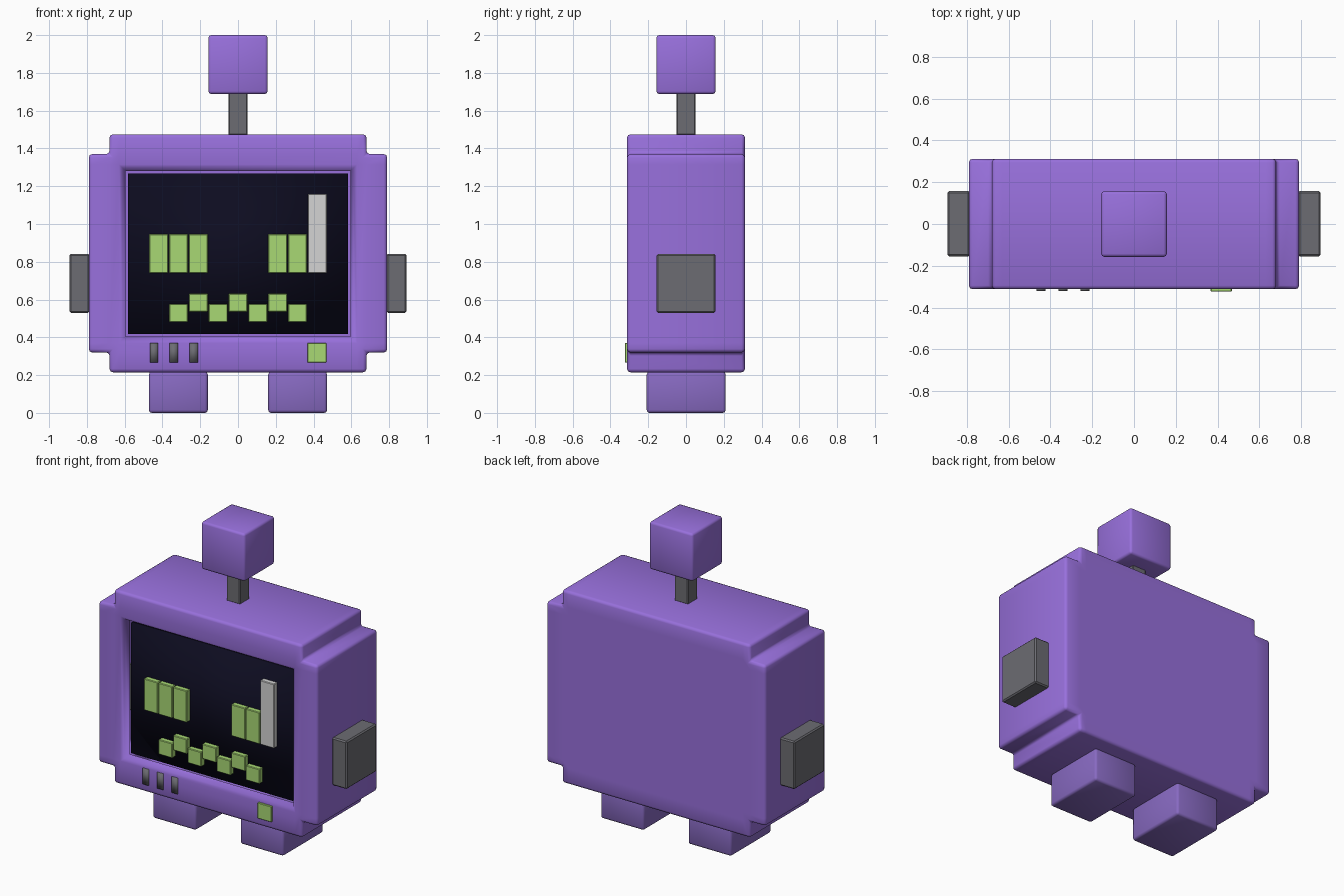
import bpy
import bmesh

if "Cube" in bpy.data.objects:
    bpy.data.objects.remove(bpy.data.objects["Cube"], do_unlink=True)


def material(name, r, g, b):
    lin = [(c / 255 / 12.92) if c < 11 else ((c / 255 + 0.055) / 1.055) ** 2.4 for c in (r, g, b)]
    mat = bpy.data.materials.new(name)
    mat.use_nodes = True
    mat.diffuse_color = (*lin, 1)
    mat.node_tree.nodes["Principled BSDF"].inputs["Base Color"].default_value = (*lin, 1)
    return mat


purple = material("purple", 152, 112, 220)
dull_purple = material("dull purple", 136, 106, 194)
grey = material("grey", 108, 108, 114)
green = material("green", 168, 216, 116)
white = material("pale grey", 212, 212, 212)
black = material("screen black", 13, 12, 32)


def finish(bm, name, mat, smooth=True):
    bmesh.ops.recalc_face_normals(bm, faces=bm.faces)
    for f in bm.faces:
        f.smooth = smooth
    mesh = bpy.data.meshes.new(name)
    bm.to_mesh(mesh)
    bm.free()
    mesh.materials.append(mat)
    obj = bpy.data.objects.new(name, mesh)
    bpy.context.collection.objects.link(obj)
    return obj


def block(name, x, y, z, mat, bevel=0.015, segments=2):
    """Bevelled box between the given (low, high) limits."""
    bm = bmesh.new()
    bmesh.ops.create_cube(bm, size=1)
    for v in bm.verts:
        for axis, (low, high) in enumerate((x, y, z)):
            v.co[axis] = high if v.co[axis] > 0 else low
    if bevel:
        bmesh.ops.bevel(bm, geom=bm.edges[:], offset=bevel, segments=segments,
                        profile=0.5, affect="EDGES")
    return finish(bm, name, mat, smooth=segments > 1)


FRONT, BACK = -0.312, 0.312
SCREEN = -0.268

# Casing: notched-corner slab with a sloped rim around an open screen
xs = (-0.79, -0.68, -0.63, 0.63, 0.68, 0.79)
zs = (0.32, 0.37, 1.315, 1.37)
zs = (0.215, *zs, 1.475)
bm = bmesh.new()
grid = [[bm.verts.new((x, BACK, z)) for z in zs] for x in xs]
for i in range(5):
    for j in range(5):
        if not (i in (0, 4) and j in (0, 4)):
            bm.faces.new((grid[i][j], grid[i + 1][j], grid[i + 1][j + 1], grid[i][j + 1]))
back_faces = bm.faces[:]
front = bmesh.ops.extrude_face_region(bm, geom=back_faces, use_keep_orig=True)["geom"]
for v in front:
    if isinstance(v, bmesh.types.BMVert):
        v.co.y = FRONT
bmesh.ops.recalc_face_normals(bm, faces=bm.faces)
corners = [e for e in bm.edges if len(e.link_faces) == 2 and e.calc_face_angle() > 1]
opening = min((f for f in bm.faces if f.normal.y < -0.9), key=lambda f: -f.calc_area())
for width, depth in ((0.025, -0.012), (0.025, -0.036)):
    bmesh.ops.inset_region(bm, faces=[opening], thickness=width, depth=depth)
bmesh.ops.delete(bm, geom=[opening], context="FACES_ONLY")
bmesh.ops.bevel(bm, geom=corners, offset=0.018, segments=2, profile=0.5, affect="EDGES")
finish(bm, "casing", purple)
block("screen", (-0.583, 0.583), (SCREEN, SCREEN + 0.02), (0.417, 1.268), black, 0)

# Antenna
block("antenna_rod", (-0.05, 0.05), (-0.05, 0.05), (1.47, 1.695), grey, 0.006, 1)
block("antenna_head", (-0.157, 0.157), (-0.157, 0.157), (1.688, 2.0), purple)

# Side knobs and feet
for side, s in (("left", 1), ("right", -1)):
    block(side + "_ear", sorted((s * 0.785, s * 0.893)), (-0.155, 0.157), (0.53, 0.842), grey, 0.008, 1)
    block(side + "_foot", sorted((s * 0.16, s * 0.472)), (-0.208, 0.21), (0, 0.217), dull_purple)


def pixel(name, x, z, mat):
    """Raised block on the screen, one cell wide."""
    block(name, (x - 0.05, x + 0.05), (-0.3, SCREEN + 0.01), z, mat, 0.004, 1)


# Eyes, winking bar and zigzag mouth
CELL = 0.105
for n in (-4, -3, -2, 2, 3):
    pixel("eye_bar", n * CELL, (0.74, 0.947), green)
pixel("tall_bar", 4 * CELL, (0.74, 1.16), white)
for n in range(-3, 4):
    low = 0.48 if n % 2 else 0.535
    pixel("mouth_block", n * CELL, (low, low + 0.097), green)

# Lower panel: three vents and a lamp
for n in range(3):
    x = -0.445 + n * CELL
    block("vent", (x - 0.022, x + 0.022), (-0.32, -0.3), (0.267, 0.37), grey, 0)
block("lamp", (0.367, 0.468), (-0.324, -0.3), (0.267, 0.37), green, 0.003, 1)
